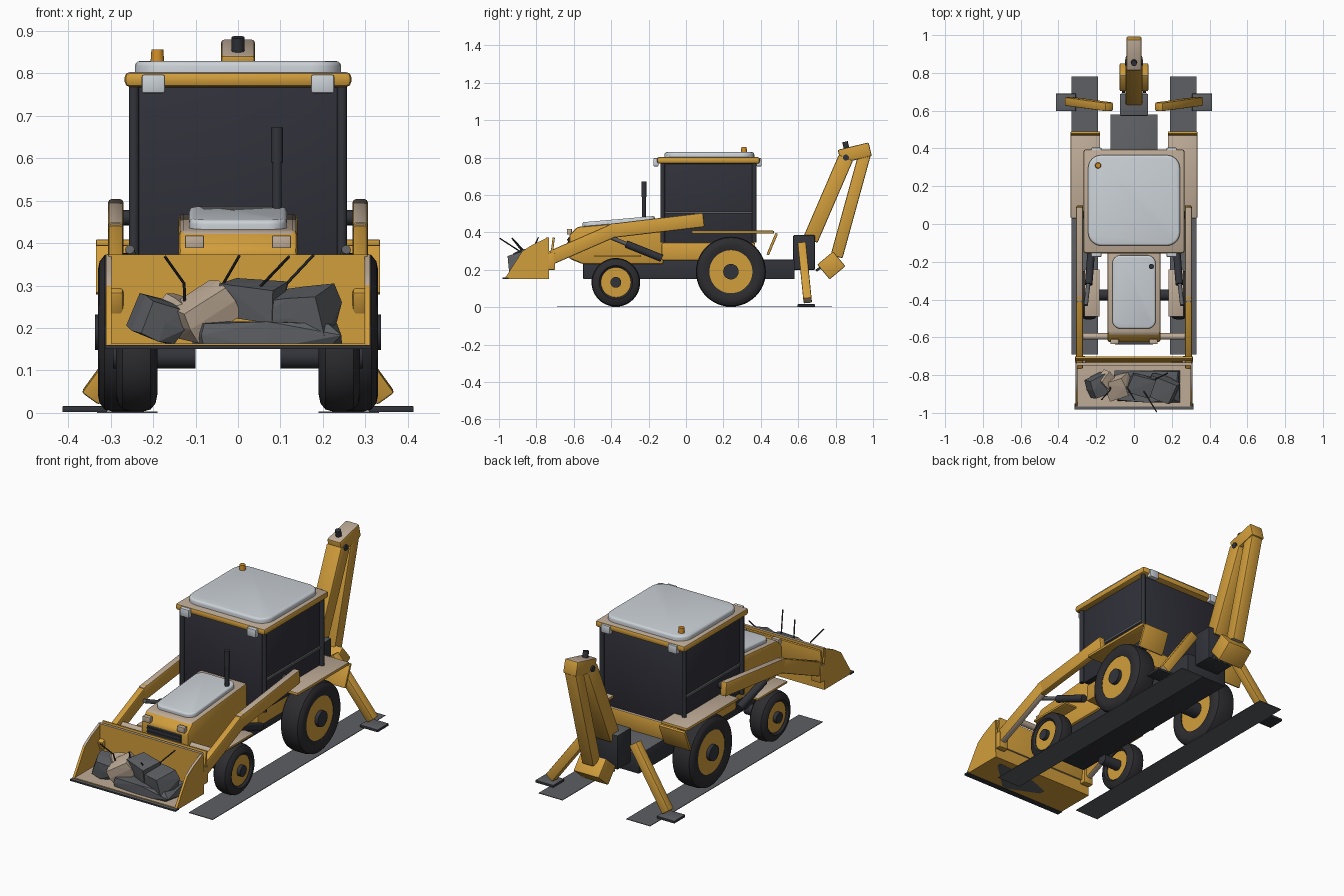
import bpy, bmesh, math, random
from mathutils import Vector, Matrix, Euler

if "Cube" in bpy.data.objects:
    bpy.data.objects.remove(bpy.data.objects["Cube"])
random.seed(4)

def mat(name, r, g, b):
    m = bpy.data.materials.new(name)
    m.diffuse_color = (r, g, b, 1)
    m.use_nodes = True
    m.node_tree.nodes["Principled BSDF"].inputs["Base Color"].default_value = m.diffuse_color
    return m

YELLOW = mat("machine yellow", 0.64, 0.34, 0.045)
DUST = mat("beige dust", 0.52, 0.41, 0.31)
DARK = mat("charcoal metal", 0.032, 0.034, 0.042)
SLATE = mat("slate grey", 0.11, 0.115, 0.125)
TYRE = mat("tyre black", 0.026, 0.026, 0.03)
GLASS = mat("dark glass", 0.03, 0.03, 0.042)
WHITE = mat("pale grey", 0.60, 0.64, 0.68)
ORANGE = mat("beacon orange", 0.65, 0.27, 0.02)
TOPPED = {YELLOW: DUST, DARK: SLATE}      # settled dust on upward faces

def finish(name, bm, m, matrix=None, top=True, smooth=True):
    if matrix:
        bm.transform(matrix)
    bmesh.ops.recalc_face_normals(bm, faces=bm.faces)
    bm.normal_update()
    me = bpy.data.meshes.new(name)
    me.materials.append(m)
    if top and m in TOPPED:
        me.materials.append(TOPPED[m])
        for f in bm.faces:
            f.material_index = int(f.normal.z > 0.8)
    bm.to_mesh(me)
    bm.free()
    ob = bpy.data.objects.new(name, me)
    bpy.context.collection.objects.link(ob)
    if smooth:
        bpy.ops.object.select_all(action='DESELECT')
        ob.select_set(True)
        bpy.context.view_layer.objects.active = ob
        bpy.ops.object.shade_smooth_by_angle(angle=math.radians(35))
    return ob

def cube(size, bevel=0.0, corner=0.0):
    bm = bmesh.new()
    bmesh.ops.create_cube(bm, size=1, matrix=Matrix.Diagonal((*size, 1)))
    if corner:   # round the vertical corners first
        es = [e for e in bm.edges if abs((e.verts[0].co - e.verts[1].co).z) > 1e-5]
        bmesh.ops.bevel(bm, geom=es, offset=corner, segments=6, profile=0.5, affect='EDGES')
        es = [e for e in bm.edges if e.verts[0].co.z > 0 and e.verts[1].co.z > 0]
        bmesh.ops.bevel(bm, geom=es, offset=bevel, segments=3, profile=0.5, affect='EDGES')
    elif bevel:
        bmesh.ops.bevel(bm, geom=bm.edges[:], offset=bevel, segments=2, profile=0.5, affect='EDGES')
    return bm

def box(name, x, y, z, m, bevel=0.004, rot=0.0, corner=0.0, top=True):
    size = (x[1] - x[0], y[1] - y[0], z[1] - z[0])
    c = Vector((sum(x) / 2, sum(y) / 2, sum(z) / 2))
    return finish(name, cube(size, bevel, corner), m,
                  Matrix.Translation(c) @ Matrix.Rotation(rot, 4, 'X'), top)

def along(a, b):
    a, b = Vector(a), Vector(b)
    d = (b - a).normalized()
    ref = Vector((1, 0, 0)) if abs(d.x) < 0.9 else Vector((0, 1, 0))
    x = (ref - d * ref.dot(d)).normalized()
    r = Matrix((x, d.cross(x), d)).transposed().to_4x4()
    return Matrix.Translation((a + b) / 2) @ r, (b - a).length

def beam(name, a, b, w, h, m, bevel=0.006):
    M, length = along(a, b)
    return finish(name, cube((w, h, length), bevel), m, M)

def rod(name, a, b, r, m, segs=20, r2=None):
    M, length = along(a, b)
    bm = bmesh.new()
    bmesh.ops.create_cone(bm, cap_ends=True, segments=segs, radius1=r, radius2=r2 or r, depth=length)
    return finish(name, bm, m, M, top=False)

def prism(name, pts, x0, x1, m, bevel=0.0):
    bm = bmesh.new()
    f = bm.faces.new([bm.verts.new((x0, y, z)) for y, z in pts])
    g = bmesh.ops.extrude_face_region(bm, geom=[f])['geom']
    bmesh.ops.translate(bm, vec=(x1 - x0, 0, 0), verts=[v for v in g if isinstance(v, bmesh.types.BMVert)])
    if bevel:
        bmesh.ops.bevel(bm, geom=bm.edges[:], offset=bevel, segments=2, profile=0.5, affect='EDGES')
    return finish(name, bm, m)

def tyre(name, x0, x1, y, z, R, r):
    bm = bmesh.new()
    s = 0.02
    prof = [(r, x0 + .01), (R - .04, x0), (R - s, x0 + .004), (R - .005, x0 + .016), (R, x0 + .035),
            (R, x1 - .035), (R - .005, x1 - .016), (R - s, x1 - .004), (R - .04, x1), (r, x1 - .01)]
    vs = [bm.verts.new((px, 0, pr)) for pr, px in prof]
    es = [bm.edges.new((vs[i], vs[(i + 1) % len(vs)])) for i in range(len(vs))]
    bmesh.ops.spin(bm, geom=vs + es, cent=(0, 0, 0), axis=(1, 0, 0), angle=2 * math.pi, steps=48)
    bmesh.ops.remove_doubles(bm, verts=bm.verts, dist=1e-5)
    finish(name, bm, TYRE, Matrix.Translation((0, y, z)))

# chassis, hood and cab base
box("chassis", (-.125, .125), (-.55, .58), (.15, .255), DARK)
box("cab_base", (-.21, .21), (-.13, .37), (.25, .345), YELLOW, .008)
prism("hood", [(-.625, .26), (-.625, .385), (-.58, .43), (-.12, .47), (-.12, .23), (-.55, .23)],
      -.14, .14, YELLOW, .012)
box("hood_panel", (-.115, .115), (-.555, -.165), (.445, .471), WHITE, .01, math.radians(5), .045)
box("grille", (-.1, .1), (-.632, -.62), (.29, .372), DARK, .002)
for i in range(4):
    box("grille_bar", (-.1, .1), (-.637, -.63), (.3 + i * .019, .308 + i * .019), DARK, .001, top=False)
rod("exhaust_pipe", (.092, -.225, .44), (.092, -.225, .60), .011, DARK)
rod("exhaust_tip", (.092, -.225, .59), (.092, -.225, .672), .014, DARK)

# cab with posts, rails and roof
box("cab_glass", (-.237, .237), (-.12, .36), (.345, .768), GLASS, .003)
box("roof_rim", (-.267, .267), (-.155, .395), (.768, .803), YELLOW, .012)
box("roof_panel", (-.243, .243), (-.115, .365), (.80, .829), WHITE, .012, 0, .07)
rod("beacon", (-.19, .31, .8), (-.19, .31, .856), .018, ORANGE, r2=.014)

# tyre tracks lie under both sides
for s in (-1, 1):
    def xs(a, b):
        return tuple(sorted((s * a, s * b)))
    box("ground_track", xs(.19, .332), (-.69, .78), (0, .003), SLATE, 0)
    box("headlight", xs(.08, .125), (-.636, -.61), (.388, .418), DUST, .003)
    for y in (-.125, .365):
        rod("cab_post", (s * .245, y, .345), (s * .245, y, .775), .012, DARK)
    box("side_rail", xs(.235, .246), (-.12, .36), (.5, .513), SLATE, .002)
    for y in (-.16, .39):
        box("work_light", xs(.172, .227), (y - .014, y + .014), (.753, .797), WHITE, .005)

    # wheels
    for n, y, R, r, x0, x1 in (("front", -.375, .13, .08, .19, .288), ("rear", .24, .187, .115, .2, .33)):
        z = R + .003
        tyre(n + "_tyre", *xs(x0, x1), y, z, R, r)
        rod(n + "_rim", (s * (x0 + .015), y, z), (s * (x1 - .012), y, z), r + .003, YELLOW, 40)
        rod(n + "_hub", (s * .1, y, z), (s * (x1 + .007), y, z), r * .36, DARK, 24)
    box("front_fender", xs(.182, .262), (-.49, -.24), (.268, .28), YELLOW, .003)
    box("rear_fender", xs(.18, .335), (.03, .47), (.393, .409), YELLOW, .004)
    beam("mud_flap", (s * .2575, .485, .395), (s * .2575, .437, .28), .155, .014, YELLOW, .003)

    # loader arm, elbow and lift cylinder
    x = s * .288
    beam("loader_arm_rear", (x, .095, .467), (x, -.41, .407), .036, .076, YELLOW, .008)
    beam("loader_arm_front", (x, -.37, .418), (x, -.755, .25), .036, .074, YELLOW, .008)
    rod("arm_pivot", (s * .22, .05, .46), (s * .3, .05, .46), .018, DARK)
    rod("lift_barrel", (s * .225, -.13, .262), (s * .24, -.32, .338), .02, DARK)
    rod("lift_piston", (s * .24, -.3, .33), (s * .255, -.43, .385), .011, SLATE)

    # stabilizer
    beam("stabilizer_leg", (s * .13, .62, .335), (s * .348, .65, .035), .05, .045, YELLOW)
    box("stabilizer_foot", xs(.308, .414), (.597, .69), (0.002, .016), DARK, .002)

    # loader bucket side plate
    prism("bucket_side", [(-.97, .152), (-.875, .3), (-.82, .335), (-.738, .373), (-.733, .152)],
          s * .298, s * .311, YELLOW)
    box("bucket_lug", xs(.255, .312), (-.735, -.70), (.2, .29), YELLOW, .004)

# loader bucket
box("bucket_floor", (-.305, .305), (-.965, -.733), (.152, .164), YELLOW, 0)
box("bucket_back", (-.305, .305), (-.748, -.733), (.152, .373), YELLOW, 0)
beam("bucket_rear_plate", (0, -.707, .372), (0, -.727, .22), .62, .012, YELLOW, .002)
box("cutting_edge", (-.314, .314), (-.982, -.95), (.15, .16), DARK, .001)
rod("arm_cross_tube", (-.29, -.595, .315), (.29, -.595, .315), .017, DUST)

# rubble load
def rock(name, c, size, rot, m):
    bm = cube(size, 0)
    bmesh.ops.subdivide_edges(bm, edges=bm.edges[:], cuts=1, use_grid_fill=True)
    for v in bm.verts:
        v.co *= random.uniform(.86, 1.08)
    hull = bmesh.ops.convex_hull(bm, input=bm.verts[:])
    bmesh.ops.delete(bm, geom=list(set(v for v in hull['geom_interior'] if isinstance(v, bmesh.types.BMVert))),
                     context='VERTS')
    finish(name, bm, m, Matrix.Translation(c) @ Euler(rot).to_matrix().to_4x4(), smooth=False)

rock("rock_left", (-.19, -.86, .222), (.1, .11, .09), (.2, .3, .4), SLATE)
rock("rock_small", (-.14, -.83, .235), (.07, .08, .06), (.5, .2, .9), DUST)
rock("rock_beige", (-.08, -.865, .24), (.13, .11, .085), (.2, -.55, .3), DUST)
rock("rock_middle", (.035, -.85, .268), (.125, .1, .075), (.2, .12, -.3), SLATE)
rock("rock_right", (.145, -.87, .238), (.155, .12, .1), (.25, -.08, -.4), SLATE)
rock("rubble_pile", (.07, -.86, .183), (.33, .16, .06), (0, 0, 0), SLATE)
for a, b, c in (((-.125, -.86, .25), (-.127, -.88, .305), (-.172, -.93, .368)),
                ((-.06, -.84, .25), (-.04, -.86, .295), (.003, -.93, .37)),
                ((.03, -.85, .27), (.055, -.89, .3), (.12, -.995, .368)),
                ((.1, -.83, .25), (.115, -.82, .305), (.178, -.79, .372))):
    rod("rebar_low", a, b, .0035, DARK, 8)
    rod("rebar_high", b, c, .0035, DARK, 8)

# backhoe
box("swing_post", (-.075, .075), (.573, .69), (.2, .385), DARK, .006)
beam("boom", (0, .665, .36), (0, .855, .80), .09, .082, YELLOW, .008)
beam("elbow_link", (0, .82, .805), (0, .985, .845), .08, .075, YELLOW, .008)
beam("stick", (0, .96, .835), (0, .805, .27), .07, .066, YELLOW, .008)
rod("elbow_cylinder", (0, .87, .80), (0, .85, .885), .015, DARK)
rod("elbow_pin", (-.048, .855, .8), (.048, .855, .8), .016, DARK)
box("digging_bucket", (-.076, .076), (.722, .832), (.172, .275), YELLOW, .006, math.radians(40))
for x in (-.055, -.018, .018, .055):
    beam("bucket_tooth", (x, .725, .215), (x, .695, .195), .016, .012, DARK, .002)
